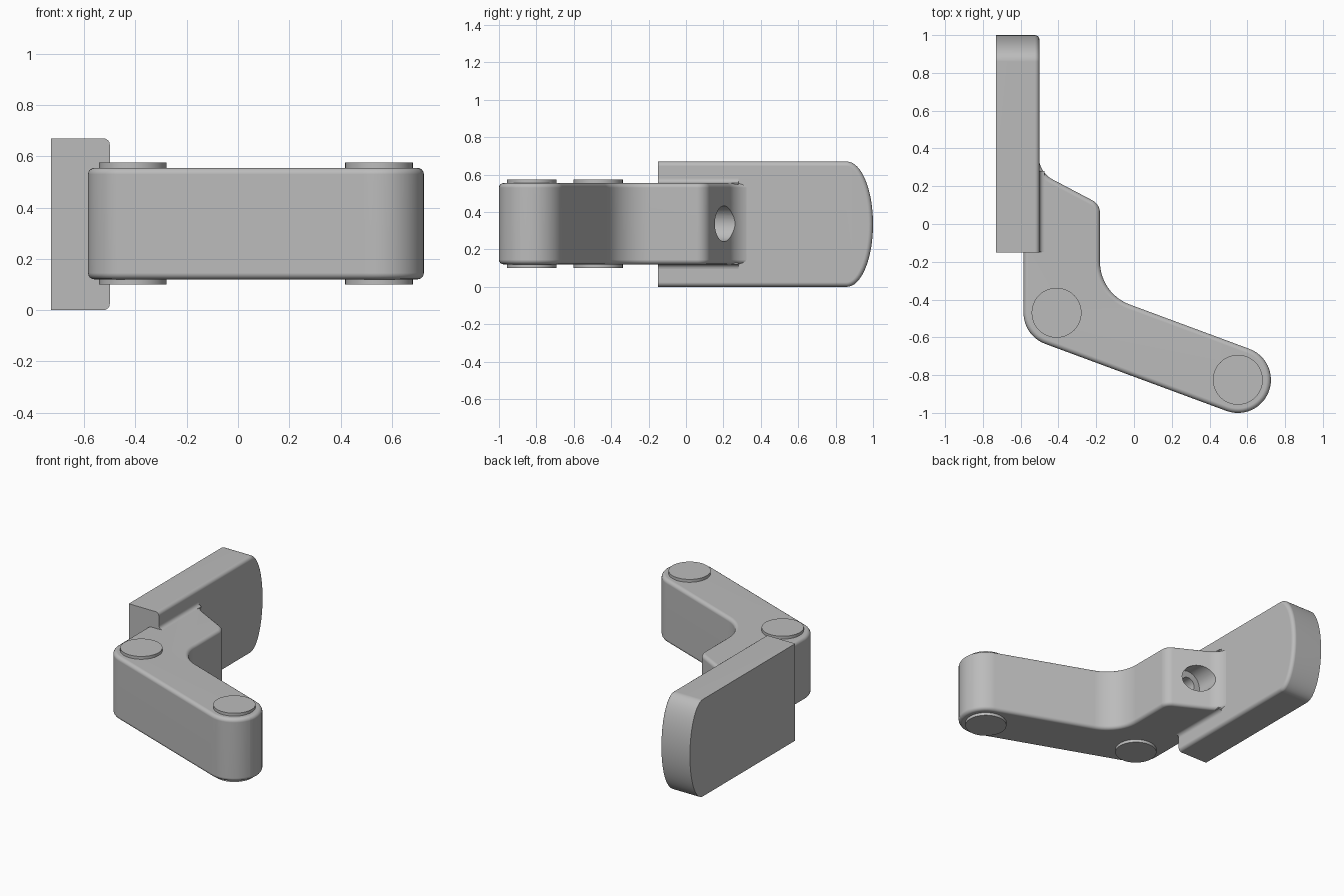
import bpy, bmesh, math
from mathutils import Vector, Matrix

cube = bpy.data.objects.get("Cube")
if cube:
    bpy.data.objects.remove(cube, do_unlink=True)

grey = bpy.data.materials.new("plain_grey")
grey.use_nodes = True
grey.diffuse_color = (0.5, 0.5, 0.5, 1)
grey.node_tree.nodes["Principled BSDF"].inputs["Base Color"].default_value = (0.5, 0.5, 0.5, 1)


def finish(name, bm):
    bmesh.ops.recalc_face_normals(bm, faces=bm.faces)
    mesh = bpy.data.meshes.new(name)
    bm.to_mesh(mesh)
    bm.free()
    mesh.materials.append(grey)
    obj = bpy.data.objects.new(name, mesh)
    bpy.context.collection.objects.link(obj)
    return obj


def prism(name, points, direction, bevel_rule=None, radius=0.025):
    """Extrude a closed outline, then round the edges picked by the rule."""
    bm = bmesh.new()
    face = bm.faces.new([bm.verts.new(p) for p in points])
    out = bmesh.ops.extrude_face_region(bm, geom=[face], use_keep_orig=True)
    verts = [g for g in out["geom"] if isinstance(g, bmesh.types.BMVert)]
    bmesh.ops.translate(bm, verts=verts, vec=direction)
    bmesh.ops.recalc_face_normals(bm, faces=bm.faces)
    if bevel_rule:
        edges = [e for e in bm.edges if bevel_rule(e.verts[0].co, e.verts[1].co)]
        bmesh.ops.bevel(bm, geom=edges, offset=radius, segments=4, profile=0.5,
                        affect='EDGES', clamp_overlap=False)
    return finish(name, bm)


def cylinder(name, centre, radius, depth, axis='Z'):
    bm = bmesh.new()
    turn = Matrix.Rotation(math.pi / 2, 4, 'X') if axis == 'Y' else Matrix()
    bmesh.ops.create_cone(bm, cap_ends=True, segments=48, radius1=radius, radius2=radius,
                          depth=depth, matrix=Matrix.Translation(centre) @ turn)
    return finish(name, bm)


def rounded(corners, steps=12):
    """Replace each (x, y, radius) corner by a tangent arc."""
    result = []
    for i, (x, y, r) in enumerate(corners):
        p = Vector((x, y))
        if r == 0:
            result.append(p)
            continue
        a = (Vector(corners[i - 1][:2]) - p).normalized()
        b = (Vector(corners[(i + 1) % len(corners)][:2]) - p).normalized()
        half = a.angle(b) / 2
        centre = p + (a + b).normalized() * r / math.sin(half)
        start = p + a * r / math.tan(half) - centre
        end = p + b * r / math.tan(half) - centre
        sweep = start.angle_signed(end)
        for k in range(steps + 1):
            t = -sweep * k / steps
            c, s = math.cos(t), math.sin(t)
            result.append(centre + Vector((start.x * c - start.y * s, start.x * s + start.y * c)))
    return result


# Mounting plate with an elliptical far end
side = [(-0.15, 0), (-0.15, 0.67)]
for k in range(33):
    t = math.pi / 2 - math.pi * k / 32
    side.append((0.86 + 0.14 * math.cos(t), 0.335 + 0.335 * math.sin(t)))
plate = prism("mounting_plate", [(-0.73, y, z) for y, z in side], (0.23, 0, 0),
              lambda a, b: min(a.x, b.x) > -0.51 and max(a.y, b.y) > -0.14)

# Bent arm
Z0, Z1 = 0.12, 0.555
outline = rounded([
    (-0.585, 0.36, 0), (-0.505, 0.36, 0), (-0.505, 0.275, 0.14), (-0.18, 0.104, 0.075),
    (-0.18, -0.368, 0.24), (0.775, -0.722, 0.1745), (0.653, -1.05, 0.1745),
    (-0.585, -0.592, 0.175)])
arm = prism("bent_arm", [(p.x, p.y, Z0) for p in outline], (0, 0, Z1 - Z0),
            lambda a, b: abs(a.z - b.z) < 0.01)

# Stepped screw hole in the slanted face
MID = (Z0 + Z1) / 2
for name, radius, y, depth in (("hole_cutter", 0.095, 0.3, 0.4), ("pilot_cutter", 0.05, 0.1, 0.2)):
    cutter = cylinder(name, (-0.37, y, MID), radius, depth, 'Y')
    cutter.hide_render = True
    mod = arm.modifiers.new(name, 'BOOLEAN')
    mod.operation = 'DIFFERENCE'
    mod.solver = 'EXACT'
    mod.object = cutter
    bpy.context.view_layer.objects.active = arm
    bpy.ops.object.modifier_apply(modifier=mod.name)
    bpy.data.objects.remove(cutter, do_unlink=True)

parts = [plate, arm]

# Pivot discs showing above and below the arm
for name, x, y in (("inner_pivot", -0.41, -0.47), ("outer_pivot", 0.55, -0.825)):
    parts.append(cylinder(name, (x, y, MID), 0.132, 0.475))

# Small concave fillets where the arm meets the plate
for name, sign in (("upper_fillet", 1), ("lower_fillet", -1)):
    profile = [(-0.51, 0.21), (-0.51, 0.2425)]
    for k in range(7):
        t = math.pi + math.pi / 2 * k / 6
        profile.append((-0.475 + 0.025 * math.cos(t), 0.2425 + 0.025 * math.sin(t)))
    profile.append((-0.475, 0.21))
    parts.append(prism(name, [(x, -0.149, MID + sign * h) for x, h in profile], (0, 0.43, 0)))

# Smooth shading with flat caps kept flat
bpy.ops.object.select_all(action='DESELECT')
for obj in parts:
    obj.select_set(True)
bpy.context.view_layer.objects.active = arm
bpy.ops.object.shade_smooth_by_angle(angle=math.radians(35))
for obj in parts:
    obj.modifiers.new("even_normals", 'WEIGHTED_NORMAL').keep_sharp = True
